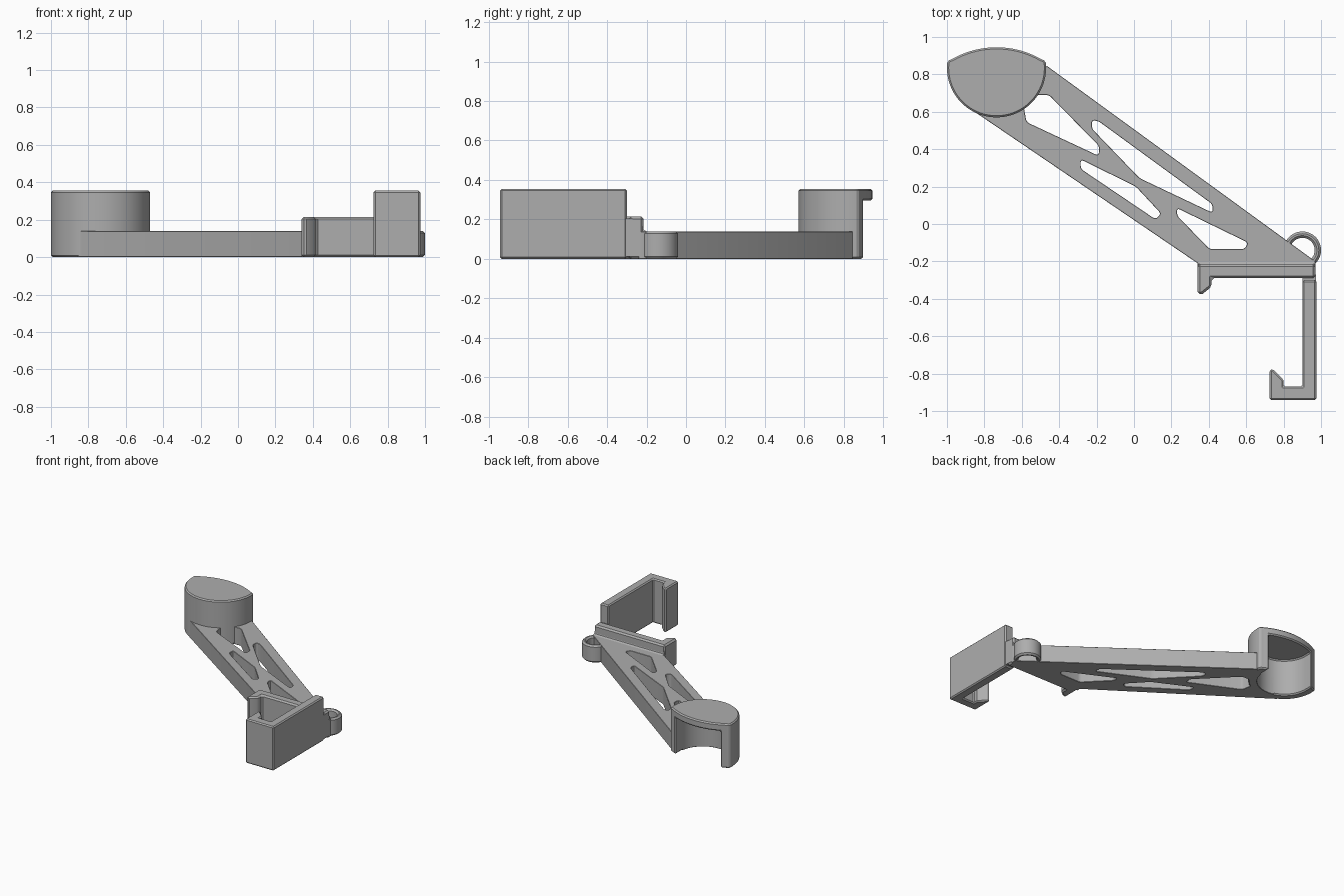
import bpy, bmesh
from math import sin, cos, pi, radians

old = bpy.data.objects.get("Cube")
if old:
    bpy.data.objects.remove(old)

grey = bpy.data.materials.new("plain_grey")
grey.use_nodes = True
colour = (0.42, 0.42, 0.42, 1)
grey.diffuse_color = colour
grey.node_tree.nodes["Principled BSDF"].inputs["Base Color"].default_value = colour


def arc(cx, cy, r, start, end, steps):
    """Points on a circular arc, angles in degrees."""
    angles = [radians(start + (end - start) * i / steps) for i in range(steps + 1)]
    return [(cx + r * cos(a), cy + r * sin(a)) for a in angles]


def prism(name, outline, z0, z1, round_corners=0):
    """Extrude a flat outline upwards, optionally rounding its upright edges."""
    bm = bmesh.new()
    base = bm.faces.new([bm.verts.new((x, y, z0)) for x, y in outline])
    top = bmesh.ops.extrude_face_region(bm, geom=[base])["geom"]
    for v in top:
        if isinstance(v, bmesh.types.BMVert):
            v.co.z = z1
    bmesh.ops.recalc_face_normals(bm, faces=bm.faces)
    if round_corners:
        upright = [e for e in bm.edges if abs(e.verts[0].co.z - e.verts[1].co.z) > 0.01]
        bmesh.ops.bevel(bm, geom=upright, offset=round_corners, segments=4,
                        profile=0.5, affect='EDGES', clamp_overlap=True)
    mesh = bpy.data.meshes.new(name)
    bm.to_mesh(mesh)
    bm.free()
    mesh.materials.append(grey)
    obj = bpy.data.objects.new(name, mesh)
    bpy.context.collection.objects.link(obj)
    return obj


def finish(obj, cutters=(), chamfer=0.012):
    """Cut the openings, chamfer the rims and shade the part."""
    bpy.ops.object.select_all(action='DESELECT')
    bpy.context.view_layer.objects.active = obj
    obj.select_set(True)
    for cutter in cutters:
        mod = obj.modifiers.new("cut", 'BOOLEAN')
        mod.operation = 'DIFFERENCE'
        mod.solver = 'EXACT'
        mod.object = cutter
        bpy.ops.object.modifier_apply(modifier=mod.name)
    if chamfer:
        mod = obj.modifiers.new("chamfer", 'BEVEL')
        mod.width = chamfer
        mod.segments = 1
        mod.limit_method = 'ANGLE'
        mod.angle_limit = radians(50)
        bpy.ops.object.modifier_apply(modifier=mod.name)
    bpy.ops.object.shade_smooth_by_angle(angle=radians(30))


# Cup with a bowed back, open below and behind
CX, CY = -0.735, 0.835
cup = prism("cup", arc(CX, CY, 0.265, 172, 368, 48)
            + arc(CX, 0.465, 0.48, 57, 123, 20)[1:-1], 0, 0.355)
cavity = prism("cup_cavity", arc(CX, CY, 0.2, 180, 360, 32)
               + [(CX + 0.2, 1.1), (CX - 0.2, 1.1)], -0.1, 0.295)

# Diagonal arm with truss openings
arm = prism("arm", [(-0.465, 0.845), (-0.86, 0.605), (0.34, -0.21),
                    (0.34, -0.24), (0.97, -0.24), (0.97, -0.2)], 0, 0.14)
openings = [
    [(-0.59, 0.63), (-0.575, 0.545), (-0.19, 0.365), (-0.185, 0.415),
     (-0.455, 0.69), (-0.52, 0.69)],
    [(-0.225, 0.555), (-0.225, 0.51), (0.03, 0.245), (0.42, 0.06),
     (0.42, 0.105), (-0.19, 0.55)],
    [(-0.285, 0.345), (-0.285, 0.295), (0.115, 0.025), (0.145, 0.055), (0.01, 0.2)],
    [(0.23, 0.085), (0.23, 0.045), (0.405, -0.135), (0.59, -0.135), (0.61, -0.1)],
]
cutters = [prism("truss_opening", o, -0.1, 0.3, 0.016) for o in openings]
finish(arm, cutters + [cavity])
finish(cup, [cavity])

# Cable ring beside the arm
ring = prism("ring", arc(0.9, -0.14, 0.1, 0, 352.5, 47), 0, 0.14)
ring_hole = prism("ring_hole", arc(0.9, -0.14, 0.066, 0, 350, 35), -0.1, 0.3)
finish(ring, [ring_hole])

# Mounting bar with its short catch
bar = prism("mounting_bar", [(0.34, -0.215), (0.34, -0.375), (0.365, -0.375),
                             (0.415, -0.335), (0.415, -0.29), (0.97, -0.29),
                             (0.97, -0.215)], 0, 0.215)
finish(bar)

# Sloped fillet between arm and bar
fillet = prism("bar_fillet", [(-0.22, 0.138), (-0.195, 0.138), (-0.213, 0.147),
                              (-0.22, 0.168)], 0.345, 0.965)
for v in fillet.data.vertices:
    v.co = (v.co.z, v.co.x, v.co.y)
finish(fillet, chamfer=0)

# Tall clamp hook
hook = prism("clamp_hook", [(0.9, -0.3), (0.9, -0.868), (0.8, -0.868), (0.8, -0.835),
                            (0.742, -0.775), (0.725, -0.78), (0.725, -0.942),
                            (0.975, -0.942), (0.975, -0.3)], 0, 0.355)
finish(hook)
neck = prism("hook_neck", [(0.9, -0.27), (0.9, -0.32), (0.972, -0.32), (0.972, -0.27)],
             0.012, 0.205)
finish(neck, chamfer=0)

for helper in cutters + [cavity, ring_hole]:
    bpy.data.objects.remove(helper)
